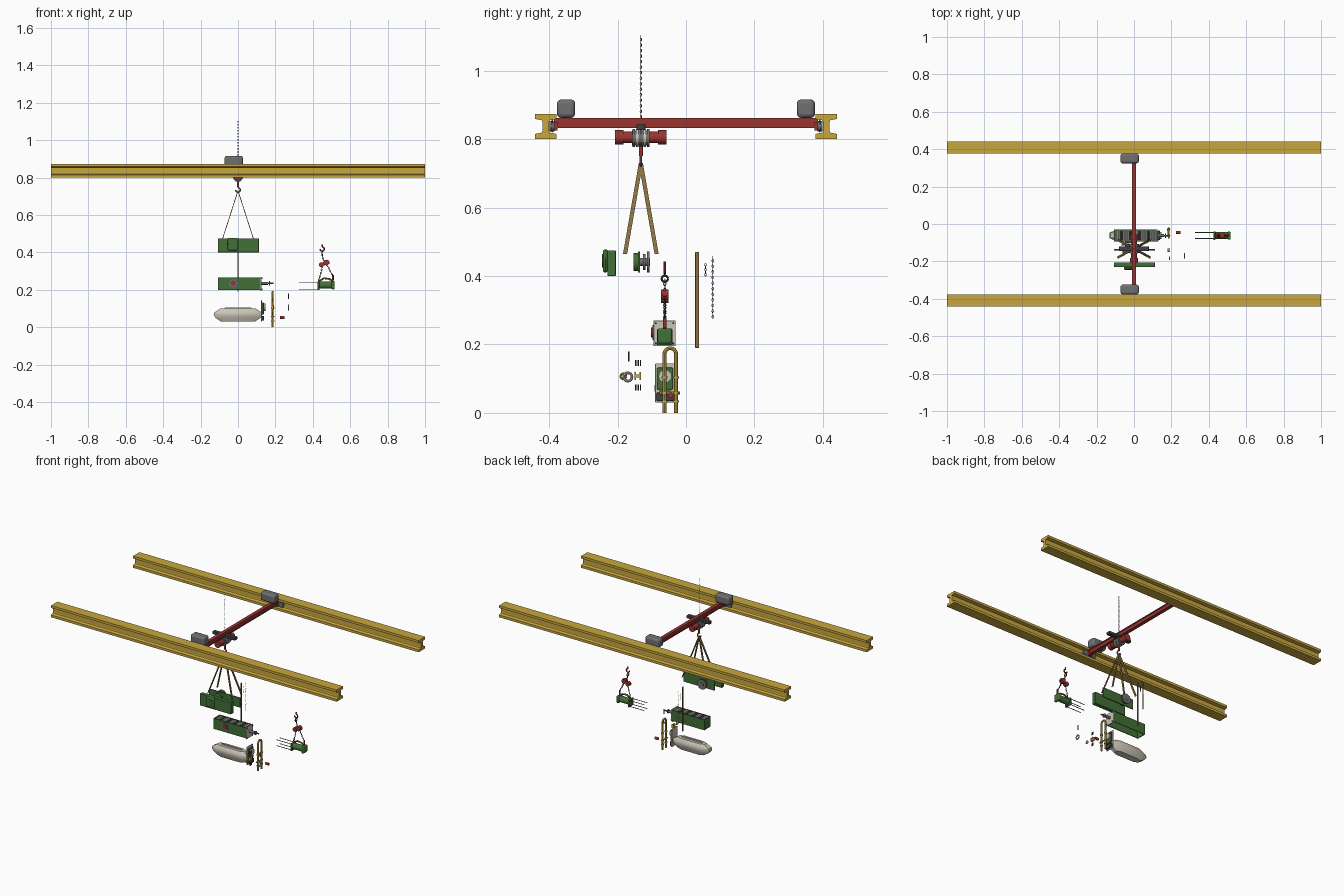
import bpy, bmesh, math
from mathutils import Vector, Matrix

if "Cube" in bpy.data.objects:
    bpy.data.objects.remove(bpy.data.objects["Cube"])

def mat(name, r, g, b):
    m = bpy.data.materials.new(name)
    m.diffuse_color = (r, g, b, 1)
    m.use_nodes = True
    m.node_tree.nodes["Principled BSDF"].inputs["Base Color"].default_value = m.diffuse_color
    return m

YELLOW = mat("yellow", .58, .39, .05)
GREEN = mat("green", .055, .16, .04)
RED = mat("red", .32, .035, .03)
DARK = mat("dark", .05, .05, .05)
STEEL = mat("steel", .16, .16, .16)
CREAM = mat("cream", .6, .56, .47)
ROPE = mat("rope", .25, .16, .05)

def finish(name, bm, m, bevel=0):
    bmesh.ops.recalc_face_normals(bm, faces=bm.faces)
    me = bpy.data.meshes.new(name)
    bm.to_mesh(me)
    bm.free()
    ob = bpy.data.objects.new(name, me)
    bpy.context.collection.objects.link(ob)
    me.materials.append(m)
    if bevel:
        b = ob.modifiers.new("bevel", 'BEVEL')
        b.width, b.segments = bevel, 3
    return ob

def add_rings(bm, rings, closed=False):
    vs = [[bm.verts.new(p) for p in r] for r in rings]
    n, k = len(rings[0]), len(rings)
    for i in range(k if closed else k - 1):
        a, b = vs[i], vs[(i + 1) % k]
        for j in range(n):
            bm.faces.new((a[j], a[(j + 1) % n], b[(j + 1) % n], b[j]))
    if not closed:
        bm.faces.new(vs[0])
        bm.faces.new(vs[-1])

def loft(name, rings, m, bevel=0):
    bm = bmesh.new()
    add_rings(bm, rings)
    return finish(name, bm, m, bevel)

def box(name, x, y, z, m, bevel=0):
    rings = [[(x[0], y[0], h), (x[1], y[0], h), (x[1], y[1], h), (x[0], y[1], h)] for h in z]
    return loft(name, rings, m, bevel)

def rod(name, a, b, r, m, n=24, r2=None):
    a, b = Vector(a), Vector(b)
    q = (b - a).to_track_quat('Z', 'Y').to_matrix().to_4x4()
    bm = bmesh.new()
    bmesh.ops.create_cone(bm, cap_ends=True, segments=n, radius1=r, radius2=r if r2 is None else r2,
                          depth=(b - a).length, matrix=Matrix.Translation((a + b) / 2) @ q)
    return finish(name, bm, m)

def tube(name, pts, r, m):
    cu = bpy.data.curves.new(name, 'CURVE')
    cu.dimensions, cu.bevel_depth, cu.bevel_resolution, cu.use_fill_caps = '3D', r, 2, True
    sp = cu.splines.new('POLY')
    sp.points.add(len(pts) - 1)
    for p, c in zip(sp.points, pts):
        p.co = (*c, 1)
    cu.materials.append(m)
    ob = bpy.data.objects.new(name, cu)
    bpy.context.collection.objects.link(ob)
    bpy.ops.object.select_all(action='DESELECT')
    ob.select_set(True)
    bpy.context.view_layer.objects.active = ob
    bpy.ops.object.convert(target='MESH')

def ring(name, c, r, w, m, axis='x'):
    pts = []
    for i in range(25):
        u, v = r * math.cos(i * math.tau / 24), r * math.sin(i * math.tau / 24)
        pts.append(Vector(c) + Vector((0, u, v) if axis == 'x' else (u, 0, v)))
    tube(name, pts, w, m)

def chain(name, a, b, m, pitch=.008, w=.001):
    a, b = Vector(a), Vector(b)
    d = b - a
    q = d.to_track_quat('Z', 'Y').to_matrix()
    n = max(1, round(d.length / pitch))
    bm = bmesh.new()
    for i in range(n):
        c = a + d * (i + .5) / n
        side = q @ Vector((1, 0, 0) if i % 2 else (0, 1, 0))
        up = d.normalized()
        nor = side.cross(up)
        rings = []
        for k in range(10):
            t = k * math.tau / 10
            out = side * math.cos(t) + up * math.sin(t)
            p = c + side * math.cos(t) * w * 2.2 + up * math.sin(t) * pitch * .58
            rings.append([p + (out * math.cos(s) + nor * math.sin(s)) * w
                          for s in (0, math.tau / 4, math.tau / 2, math.tau * .75)])
        add_rings(bm, rings, True)
    return finish(name, bm, m)

def hook(name, x, y, z, s, w, m):
    pts = [(x, y, z + 2.2 * s), (x, y, z + 1.2 * s)]
    pts += [(x + s * math.cos(t), y, z + s * math.sin(t))
            for t in [math.radians(80 - i * 20) for i in range(14)]]
    tube(name, pts, w, m)

# runway beams, wheels and drive motors, both sides
half = [(0, .037), (.032, .037), (.032, .022), (.012, .018), (.010, .015)]
right = half + [(u, -v) for u, v in reversed(half[1:])] + [(0, -.037)]
prof = right + [(-u, v) for u, v in reversed(right[1:-1])]
for s in (-1, 1):
    loft("runway_beam", [[(x, s * .41 + u, .837 + v) for u, v in prof] for x in (-1, 1)], YELLOW)
    box("end_carriage", (-.045, .045), sorted((s * .388, s * .393)), (.82, .857), STEEL, .002)
    for x in (-.03, .03):
        rod("carriage_wheel", (x, s * .385, .838), (x, s * .399, .838), .015, STEEL)
    box("drive_motor", (-.072, .026), sorted((s * .324, s * .377)), (.862, .916), STEEL, .012)
    box("beam_foot", (-.012, .012), sorted((s * .375, s * .39)), (.825, .85), RED)

# cross girder
box("girder_web", (-.007, .007), (-.386, .386), (.833, .862), RED)
for z in (.833, .856):
    box("girder_flange", (-.011, .011), (-.386, .386), (z, z + .006), RED)

# hoist trolley, drum and load hook
Y = -.132
box("trolley_bar", (-.08, .08), (Y - .013, Y + .013), (.826, .844), DARK, .003)
for s in (-1, 1):
    rod("hoist_drum", (0, Y + s * .024, .805), (0, Y + s * .058, .805), .017, RED)
    rod("hoist_end", (0, Y + s * .05, .805), (0, Y + s * .075, .805), .021, RED)
for k in range(5):
    y = Y - .024 + k * .0105
    rod("rope_drum", (0, y, .803), (0, y + .007, .803), .026, CREAM if k % 2 else STEEL)
rod("drum_core", (0, Y - .026, .803), (0, Y + .026, .803), .022, STEEL)
chain("upper_chain", (0, Y, .845), (0, Y, 1.103), DARK)
rod("hook_block", (0, Y, .75), (0, Y, .782), .006, RED)
hook("load_hook", 0, Y, .734, .012, .004, STEEL)

# four flat slings
for sx in (-1, 1):
    for sy in (-1, 1):
        rings = []
        for x, y, z in ((0, Y, .73), (sx * .085, Y + sy * .046, .465)):
            rings.append([(x + a * .002, y + b * .006, z) for a, b in ((-1, -1), (1, -1), (1, 1), (-1, 1))])
        loft("sling", rings, ROPE)

# front gear cover with bump
box("gear_cover", (-.107, .112), (-.23, -.205), (.40, .475), GREEN, .003)
box("cover_boss", (-.055, 0), (-.243, -.228), (.41, .478), GREEN, .008)
rod("boss_cap", (-.03, -.245, .445), (-.03, -.23, .445), .02, GREEN)

# rear cover plate and disc
box("rear_cover", (-.107, .112), (-.141, -.134), (.41, .472), GREEN, .002)
rod("rear_boss", (-.035, -.154, .441), (-.035, -.134, .441), .026, GREEN)
rod("disc_shaft", (-.035, -.14, .441), (-.035, -.105, .441), .012, STEEL)
for y, r in ((-.126, .024), (-.114, .031)):
    rod("disc", (-.035, y, .441), (-.035, y + .007, .441), r, STEEL, 32)

# spare sling and chains hanging behind
box("spare_sling", (-.002, .002), (.027, .038), (.19, .47), ROPE, .001)
chain("short_chain", (0, .057, .40), (0, .057, .437), DARK)
chain("long_chain", (0, .078, .277), (0, .078, .457), DARK)

# open gear housing with roller top, end flange and output shaft
for y in (-.093, -.034):
    box("housing_wall", (-.107, .12), (y, y + .004), (.20, .266), GREEN)
box("housing_end", (-.107, -.102), (-.093, -.03), (.20, .266), GREEN)
box("housing_flange", (.12, .126), (-.095, -.03), (.195, .27), CREAM, .002)
box("housing_top", (-.107, .12), (-.089, -.034), (.255, .26), STEEL)
for k in range(9):
    x = -.09 + k * .024
    rod("top_roller", (x, -.085, .262), (x, -.038, .262), .005, DARK if k % 2 else CREAM, 12)
rod("bearing_ring", (-.025, -.098, .235), (-.025, -.09, .235), .022, STEEL)
rod("bearing_cap", (-.025, -.102, .235), (-.025, -.09, .235), .014, RED)
rod("output_shaft", (.12, -.062, .235), (.16, -.062, .235), .008, STEEL)
rod("shaft_tip", (.16, -.062, .235), (.19, -.062, .235), .004, STEEL)
rod("shaft_collar", (.165, -.062, .235), (.17, -.062, .235), .012, STEEL)
for y in (-.088, -.037):
    for z in (.203, .262):
        rod("flange_bolt", (.124, y, z), (.131, y, z), .003, DARK, 8)

# oil pan with chamfered plan
def plan(hx, hy, z):
    c, d = hx * .3, hy * .5
    q = [(hx, hy - d), (hx - c, hy)]
    q += [(-u, v) for u, v in reversed(q)]
    q += [(-u, -v) for u, v in q]
    return [(u, -.061 + v, z) for u, v in q]
loft("oil_pan", [plan(.09, .022, .03), plan(.12, .028, .05), plan(.13, .031, .066),
                 plan(.126, .031, .08), plan(.105, .027, .092), plan(.095, .022, .1)], CREAM)
loft("pan_rib", [plan(.075, .006, .095), plan(.07, .004, .105)], CREAM)

# pump flange beside the pan
box("pump_plate", (.122, .127), (-.09, -.032), (.03, .145), CREAM, .002)
box("pump_body", (.127, .138), (-.085, -.038), (.068, .132), GREEN, .003)
rod("pump_face", (.136, -.061, .107), (.146, -.061, .107), .019, CREAM)
box("pump_base", (.127, .14), (-.086, -.036), (.035, .06), DARK, .003)

# inverted U pipe with valve collars
arc = [(.185, -.046 + .017 * math.cos(t), .172 + .017 * math.sin(t))
       for t in [math.pi * i / 12 for i in range(13)]]
tube("u_pipe", [(.185, -.029, 0)] + arc + [(.185, -.063, 0)], .0055, YELLOW)
rod("pipe_brace", (.185, -.078, .058), (.185, -.018, .058), .004, YELLOW, 12)
for y in (-.063, -.029):
    for z in (.03, .055, .1):
        rod("pipe_collar", (.185, y, z), (.185, y, z + .006), .009, YELLOW, 16)
rod("red_valve", (.225, -.045, .052), (.248, -.045, .052), .008, RED, 16)

# loose fittings: valve ring, tee, bolts
ring("seal_ring", (.27, -.17, .105), .012, .004, CREAM)
ring("brass_ring", (.19, -.183, .107), .008, .003, YELLOW)
rod("black_stud", (.27, -.167, .15), (.27, -.167, .18), .0025, DARK, 8)
box("tee_web", (.18, .19), (-.146, -.136), (.103, .112), YELLOW)
for y in (-.151, -.136):
    box("tee_flange", (.178, .192), (y, y + .005), (.096, .12), YELLOW)
for z in (.065, .137):
    for y in (-.147, -.14, -.133):
        rod("loose_bolt", (.187, y, z), (.187, y, z + .018), .002, DARK, 8)

# small chain hoist carrying the side motor
H = -.062
hook("small_hook", .45, H, .418, .011, .004, RED)
chain("small_hook_chain", (.45, H, .39), (.458, H, .355), DARK, .009, .0015)
ring("hook_eye", (.45, H, .392), .009, .003, DARK)
for dx, dz, r in ((-.014, -.006, .013), (.012, .006, .015)):
    rod("small_hoist_body", (.46 + dx, H - .011, .34 + dz), (.46 + dx, H + .011, .34 + dz), r, RED)
rod("small_hoist_bar", (.436, H, .332), (.488, H, .35), .009, RED, 16)
chain("left_leg_chain", (.452, H, .328), (.432, H, .25), DARK, .009, .0015)
chain("right_leg_chain", (.475, H, .335), (.508, H, .272), DARK, .009, .0015)
rod("leg_link", (.508, H, .278), (.508, H, .25), .005, RED, 12)
rod("side_motor", (.43, H, .225), (.51, H, .225), .019, GREEN)
box("motor_plate", (.425, .435), (H - .023, H + .023), (.198, .245), GREEN, .003)
box("motor_end", (.5, .517), (H - .021, H + .021), (.203, .247), GREEN, .005)
tube("motor_sling", [(.43, H, .245), (.46, H, .262), (.49, H, .258), (.505, H, .245)], .005, ROPE)
for y in (-.016, .016):
    for z in (.203, .24):
        rod("motor_rod", (.325, H + y, z), (.43, H + y, z), .002, STEEL, 8)

# smooth the round parts, keep edges sharp
bpy.ops.object.select_all(action='SELECT')
bpy.context.view_layer.objects.active = bpy.context.selected_objects[0]
bpy.ops.object.shade_smooth_by_angle(angle=math.radians(32))
